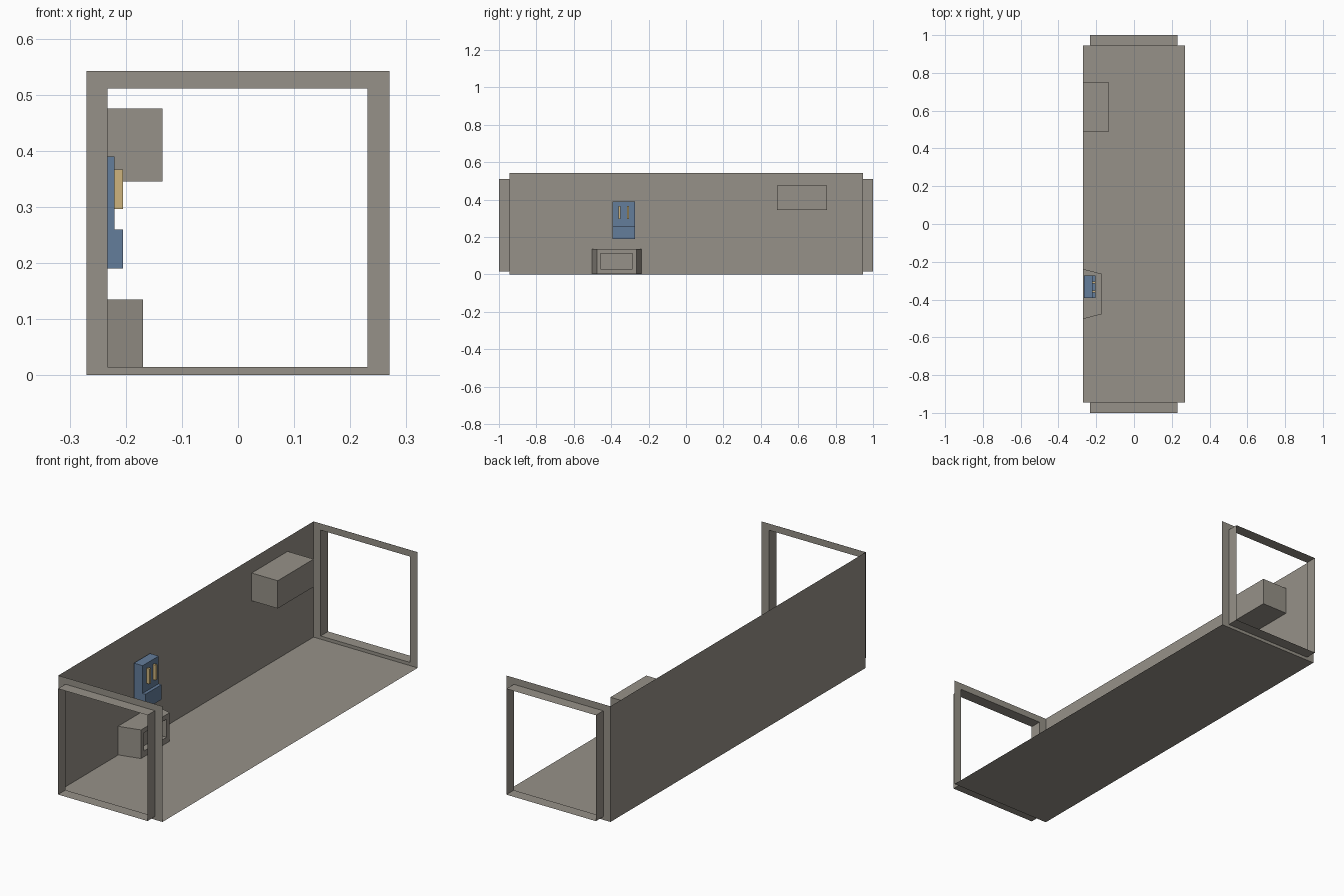
import bpy

if "Cube" in bpy.data.objects:
    bpy.data.objects.remove(bpy.data.objects["Cube"])

def material(name, rgb):
    m = bpy.data.materials.new(name)
    m.diffuse_color = (*rgb, 1)
    m.use_nodes = True
    m.node_tree.nodes["Principled BSDF"].inputs["Base Color"].default_value = m.diffuse_color
    return m

TAUPE = material("taupe metal", (0.305, 0.283, 0.246))
BLUE = material("steel blue", (0.127, 0.205, 0.328))
GOLD = material("pale gold", (0.61, 0.456, 0.205))

def mesh(name, verts, faces, mat):
    me = bpy.data.meshes.new(name)
    me.from_pydata(verts, [], faces)
    me.materials.append(mat)
    ob = bpy.data.objects.new(name, me)
    bpy.context.collection.objects.link(ob)
    return ob

def ring(n, a, b):
    """Quads joining two loops of n vertices that start at a and b."""
    return [(a + i, a + (i + 1) % n, b + (i + 1) % n, b + i) for i in range(n)]

def rect_xz(x0, x1, z0, z1, y):
    return [(x0, y, z0), (x1, y, z0), (x1, y, z1), (x0, y, z1)]

def rect_yz(y0, y1, z0, z1, x):
    return [(x, y0, z0), (x, y1, z0), (x, y1, z1), (x, y0, z1)]

def prism_y(name, profile, y0, y1, mat):
    """Extrude an (x, z) profile along y."""
    n = len(profile)
    v = [(x, y0, z) for x, z in profile] + [(x, y1, z) for x, z in profile]
    f = ring(n, n, 0) + [tuple(range(n)), tuple(range(2 * n - 1, n - 1, -1))]
    return mesh(name, v, f, mat)

W, E, H = 0.27, 0.945, 0.542

# Open corridor: floor sheet and one side wall sheet
mesh("floor", [(-W, -E, 0), (W, -E, 0), (W, E, 0), (-W, E, 0)], [(0, 1, 2, 3)], TAUPE)
mesh("left_wall", [(-W, -E, 0), (-W, E, 0), (-W, E, H), (-W, -E, H)], [(3, 2, 1, 0)], TAUPE)

# Flat end frames with thin connecting collars
for label, s in (("front", -1), ("back", 1)):
    v = (rect_xz(-W, W, 0, H, s * E)
         + rect_xz(-0.233, 0.231, 0.015, 0.511, s * E)
         + rect_xz(-0.233, 0.231, 0.015, 0.511, s))
    f = ring(4, 0, 4) + ring(4, 4, 8)
    if s > 0:
        f = [q[::-1] for q in f]
    mesh(label + "_end_frame", v, f, TAUPE)

# Plain box high on the wall
prism_y("wall_box", [(-W, 0.345), (-0.135, 0.345), (-0.135, 0.475), (-W, 0.475)],
        0.487, 0.753, TAUPE)

# Tapered floor unit with a recessed front
v = (rect_yz(-0.503, -0.238, 0.001, 0.135, -W)
     + rect_yz(-0.477, -0.264, 0.001, 0.135, -0.169)
     + rect_yz(-0.456, -0.287, 0.028, 0.113, -0.169)
     + rect_yz(-0.456, -0.287, 0.028, 0.113, -0.199))
mesh("floor_unit", v, ring(4, 0, 4) + ring(4, 4, 8) + ring(4, 8, 12)
     + [(12, 13, 14, 15), (3, 2, 1, 0)], TAUPE)

# Stepped control panel with two handles
prism_y("control_panel", [(-0.265, 0.19), (-0.205, 0.19), (-0.205, 0.26),
                          (-0.22, 0.26), (-0.22, 0.39), (-0.265, 0.39)],
        -0.392, -0.273, BLUE)
for i, y in enumerate((-0.362, -0.316)):
    prism_y(f"panel_handle_{i + 1}", [(-0.22, 0.296), (-0.205, 0.296),
                                      (-0.205, 0.367), (-0.22, 0.367)],
            y, y + 0.011, GOLD)
